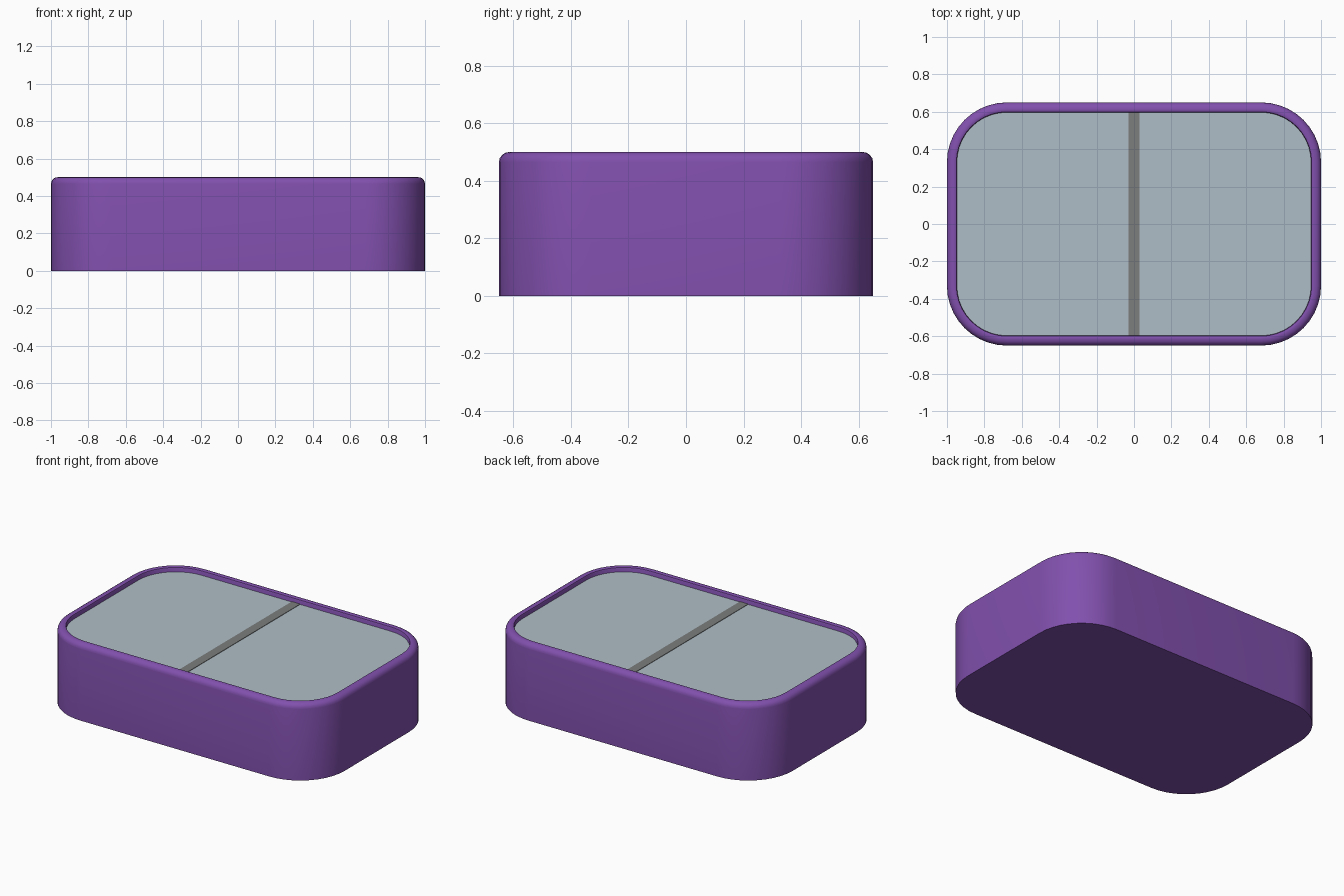
import bpy, bmesh
from math import sin, cos, pi

if "Cube" in bpy.data.objects:
    bpy.data.objects.remove(bpy.data.objects["Cube"])

HX, HY, R = 1.0, 0.65, 0.32   # outer half sizes and corner radius
WALL, SEG = 0.053, 10


def material(name, rgb):
    m = bpy.data.materials.new(name)
    m.diffuse_color = (*rgb, 1)
    m.use_nodes = True
    m.node_tree.nodes["Principled BSDF"].inputs["Base Color"].default_value = m.diffuse_color
    return m


def ring(bm, inset, z):
    """Rounded rectangle loop, pulled in by inset."""
    r, verts = R - inset, []
    for i, (sx, sy) in enumerate([(1, 1), (-1, 1), (-1, -1), (1, -1)]):
        for k in range(SEG + 1):
            a = (i + k / SEG) * pi / 2
            verts.append(bm.verts.new((sx * (HX - R) + r * cos(a),
                                       sy * (HY - R) + r * sin(a), z)))
    return verts


def loft(name, profile, mat):
    """Skin stacked rounded rectangles and cap both ends."""
    bm = bmesh.new()
    rings = [ring(bm, d, z) for d, z in profile]
    for a, b in zip(rings, rings[1:]):
        for i in range(len(a)):
            j = (i + 1) % len(a)
            bm.faces.new((a[i], a[j], b[j], b[i]))
    bm.faces.new(rings[0][::-1])
    bm.faces.new(rings[-1])
    bmesh.ops.recalc_face_normals(bm, faces=bm.faces)
    me = bpy.data.meshes.new(name)
    bm.to_mesh(me)
    bm.free()
    me.materials.append(mat)
    ob = bpy.data.objects.new(name, me)
    bpy.context.collection.objects.link(ob)
    bpy.ops.object.select_all(action='DESELECT')
    ob.select_set(True)
    bpy.context.view_layer.objects.active = ob
    bpy.ops.object.shade_smooth_by_angle(angle=pi / 5)
    return ob


purple = material("purple", (0.22, 0.08, 0.42))
pale = material("pale_blue_grey", (0.43, 0.51, 0.57))
grey = material("grey", (0.2, 0.21, 0.21))

# Hollow box: sharp base, rounded outer rim, inner wall down to the floor
B, b = 0.035, 0.01
outer = [(0, 0)] + [(B - B * cos(k * pi / 8), 0.5 - B + B * sin(k * pi / 8)) for k in range(5)]
inner = [(WALL - b + b * sin(k * pi / 4), 0.5 - b + b * cos(k * pi / 4)) for k in range(3)]
loft("box_body", outer + inner + [(WALL, 0.05)], purple)

# Inset panel closing the top
loft("top_panel", [(WALL, 0.44), (WALL, 0.47)], pale)

# Central divider, showing as a strip across the panel
bpy.ops.mesh.primitive_cube_add(size=1, location=(0, 0, 0.2615))
divider = bpy.context.object
divider.name = "divider"
divider.scale = (0.06, 2 * (HY - WALL), 0.423)
divider.data.materials.append(grey)
